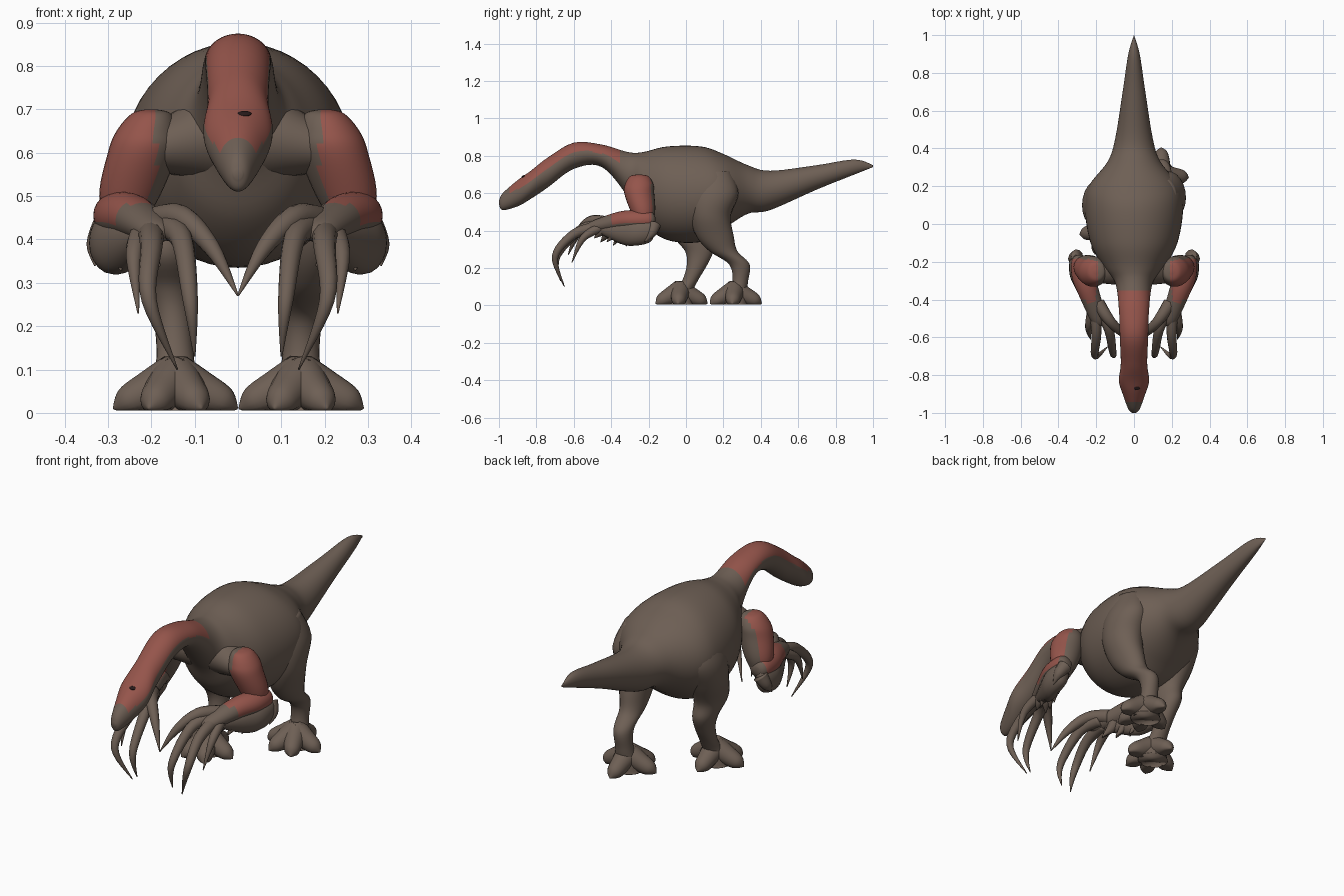
import bpy, bmesh, math
from mathutils import Vector

cube = bpy.data.objects.get("Cube")
if cube:
    bpy.data.objects.remove(cube)


def material(name, colour):
    m = bpy.data.materials.new(name)
    m.use_nodes = True
    m.diffuse_color = (*colour, 1)
    m.node_tree.nodes["Principled BSDF"].inputs["Base Color"].default_value = (*colour, 1)
    return m


HIDE = material("brown_hide", (.155, .115, .09))
RED = material("red_hide", (.3, .09, .07))
DARK = material("dark_spot", (.02, .01, .01))


def smooth_path(stations, steps):
    """Catmull-Rom resampling of stations (x, y, z, side radius, other radius)."""
    pts = [Vector(s) for s in stations]
    out = []
    for i in range(len(pts) - 1):
        a, b, c, d = pts[max(i - 1, 0)], pts[i], pts[i + 1], pts[min(i + 2, len(pts) - 1)]
        for k in range(steps):
            t = k / steps
            out.append(b + (c - a) * (t / 2) + (a * 2 - b * 5 + c * 4 - d) * (t * t / 2)
                       + (b * 3 - a - c * 3 + d) * (t ** 3 / 2))
    return out + [pts[-1]]


def loft(name, stations, axis=None, sides=20, steps=6, rule=None, floor=None):
    """Skin elliptical rings along a path; rule picks the red faces."""
    path = smooth_path(stations, steps)
    centres = [Vector(p[:3]) for p in path]
    bm = bmesh.new()
    rings = []
    for i, p in enumerate(path):
        tangent = Vector(axis) if axis else centres[min(i + 1, len(path) - 1)] - centres[max(i - 1, 0)]
        tangent.normalize()
        ref = Vector((1, 0, 0)) if abs(tangent.x) < .9 else Vector((0, 1, 0))
        side = (ref - tangent * ref.dot(tangent)).normalized()
        other = side.cross(tangent)
        ring = []
        for k in range(sides):
            angle = math.tau * k / sides
            co = centres[i] + side * math.cos(angle) * max(p[3], .001) + other * math.sin(angle) * max(p[4], .001)
            if floor is not None:
                co.z = max(co.z, floor)
            ring.append(bm.verts.new(co))
        rings.append(ring)
    for ring, following in zip(rings, rings[1:]):
        for k in range(sides):
            j = (k + 1) % sides
            bm.faces.new((ring[k], ring[j], following[j], following[k]))
    bm.faces.new(rings[0])
    bm.faces.new(rings[-1])
    bmesh.ops.recalc_face_normals(bm, faces=bm.faces[:])
    for face in bm.faces:
        face.smooth = True
        face.normal_update()
        if rule and rule(face.calc_center_median(), face.normal):
            face.material_index = 1
    mesh = bpy.data.meshes.new(name)
    bm.to_mesh(mesh)
    bm.free()
    mesh.materials.append(HIDE)
    mesh.materials.append(RED)
    bpy.context.collection.objects.link(bpy.data.objects.new(name, mesh))


def spike(name, points, radius, power=.6, **options):
    """Round tube that tapers from radius at its root to a point."""
    last = len(points) - 1
    radii = [radius * (1 - i / last) ** power + .002 for i in range(last + 1)]
    loft(name, [(*p, r, r) for p, r in zip(points, radii)], **options)


# Head, neck, trunk and tail: y, top, bottom, half width
PROFILE = [
    (-1, .56, .54, .01), (-.98, .6, .51, .03), (-.9, .67, .53, .06), (-.83, .72, .57, .08),
    (-.74, .79, .63, .07), (-.6, .87, .73, .075), (-.45, .86, .74, .08), (-.31, .82, .58, .1),
    (-.23, .82, .44, .16), (-.1, .85, .35, .23), (.08, .85, .34, .26), (.2, .81, .41, .24),
    (.33, .75, .49, .14), (.45, .72, .51, .1), (.7, .75, .62, .06), (.9, .78, .7, .03), (1, .75, .74, 0)]


def crest(c, n):
    return -.95 < c.y < -.35 and n.z > .25


loft("head_body_and_tail",
     [(0, y, (top + bottom) / 2, width, (top - bottom) / 2) for y, top, bottom, width in PROFILE],
     axis=(0, 1, 0), sides=48, rule=crest)

# Small dark spot on the forehead
bpy.ops.mesh.primitive_uv_sphere_add(segments=20, ring_count=12, location=(.015, -.87, .69), rotation=(.5, 0, 0))
spot = bpy.context.object
spot.name = "forehead_spot"
spot.scale = (.016, .01, .005)
spot.data.materials.append(DARK)
bpy.ops.object.shade_smooth()

# Legs share sections (z, x, side radius, depth radius); the stride sets y
LEG = [(.72, .15, .07, .09), (.6, .18, .09, .13), (.48, .18, .09, .11), (.37, .17, .07, .1),
       (.29, .16, .055, .075), (.22, .15, .045, .055), (.13, .145, .043, .042),
       (.07, .145, .055, .055), (0, .145, .075, .07)]
STRIDE = {
    "left": (1, [.15, .15, .13, .155, .2, .285, .29, .27, .26]),
    "right": (-1, [.12, .11, .08, .04, .07, .06, .02, -.02, -.03])}
TOE_ANGLES = (90, -5, -65, -115, -170)

for name, (s, stride) in STRIDE.items():
    loft(name + "_leg", [(x * s, y, z, rx, ry) for (z, x, rx, ry), y in zip(LEG, stride)],
         axis=(0, 0, -1), sides=24, floor=.005)
    ankle = Vector((LEG[-1][1] * s, stride[-1], 0))
    for i, degrees in enumerate(TOE_ANGLES):
        angle = math.radians(degrees)
        reach = Vector((math.cos(angle), math.sin(angle), 0)) * .145
        points = [ankle + reach * t + Vector((0, 0, .07 * (1 - t) + .01)) for t in (0, .4, .8, 1)]
        spike(f"{name}_toe_{i + 1}", points, .055, power=.5, sides=16, floor=.005)

# Claw paths from the hand to the tip, with root radius
CLAWS = [
    ([(.2, -.47, .42), (.2, -.6, .38), (.205, -.7, .26), (.14, -.65, .1)], .03),
    ([(.17, -.46, .43), (.13, -.57, .4), (.11, -.69, .26), (.1, -.67, .13)], .03),
    ([(.19, -.42, .44), (.13, -.51, .45), (.06, -.58, .38), (0, -.63, .27)], .034),
    ([(.22, -.45, .42), (.24, -.55, .36), (.23, -.61, .23)], .025)]
FEATHERS = 9

for name, s in (("left", 1), ("right", -1)):
    def mirrored(stations):
        return [(p[0] * s, *p[1:]) for p in stations]

    def upper_patch(c, n):
        return c.x * s > .19 and n.x * s > -.5 and n.y < .75 and c.z > .43

    def forearm_patch(c, n):
        return -.41 < c.y < -.185 and c.z > .435 and c.x * s > .2 and n.x * s > -.75

    loft(name + "_upper_arm", mirrored([
        (.2, -.25, .7, .01, .01), (.2, -.25, .69, .045, .05), (.21, -.25, .65, .07, .075),
        (.22, -.25, .6, .08, .08), (.25, -.23, .5, .07, .065), (.27, -.22, .4, .03, .03)]),
        axis=(0, 0, -1), sides=28, rule=upper_patch)
    # Muscle joining the arm to the chest
    loft(name + "_shoulder", mirrored([
        (.05, -.17, .64, .15, .12), (.11, -.21, .63, .11, .09), (.2, -.25, .61, .06, .05)]),
        axis=(s, 0, 0), sides=24)
    loft(name + "_forearm", mirrored([
        (.28, -.165, .455, .02, .02), (.28, -.19, .455, .05, .05), (.27, -.27, .455, .06, .055),
        (.24, -.36, .45, .055, .05), (.19, -.5, .42, .04, .03), (.18, -.54, .41, .01, .01)]),
        sides=24, rule=forearm_patch)

    # Feathered fringe hanging below the forearm
    loft(name + "_forearm_fringe", mirrored([
        (.3, -.165, .42, .015, .03), (.3, -.19, .4, .04, .06), (.29, -.27, .39, .05, .07),
        (.26, -.35, .39, .045, .06), (.21, -.5, .415, .01, .01)]), axis=(0, -1, 0))
    for i in range(FEATHERS):
        t = i / (FEATHERS - 1)
        root = Vector((.3 - .09 * t, -.17 - .27 * t, .43))
        drop = .022 * math.sin(math.pi * t) + .01 * (i % 2)
        tip = root + Vector((.03 - .03 * t - .045 * (i % 2), -.05, .02 * t - .09 - drop))
        middle = (root + tip) / 2 + Vector((.01, .01, 0))
        spike(f"{name}_feather_{i + 1}", mirrored([root, middle, tip]), .035, sides=10)

    for i, (points, radius) in enumerate(CLAWS):
        spike(f"{name}_claw_{i + 1}", mirrored(points), radius, sides=12)
